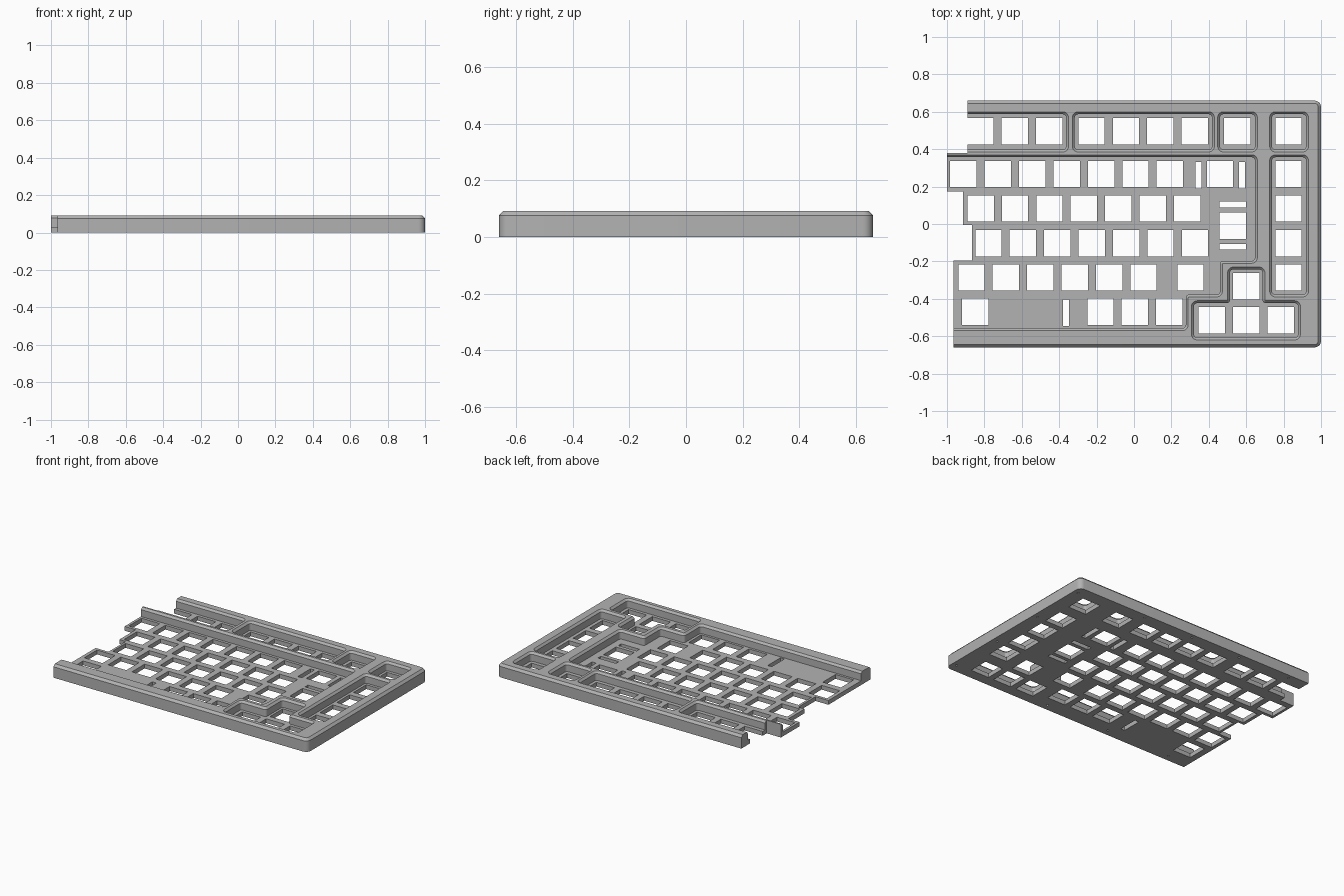
import bpy, bmesh, math
from mathutils import Vector

cube = bpy.data.objects.get("Cube")
if cube:
    bpy.data.objects.remove(cube, do_unlink=True)

PITCH, HOLE, SLOT = 0.184, 0.141, 0.031
PLATE, SHOULDER, TOP, BEVEL = 0.03, 0.076, 0.092, 0.015

grey = bpy.data.materials.new("case grey")
grey.use_nodes = True
colour = (0.45, 0.45, 0.45, 1)
grey.diffuse_color = colour
grey.node_tree.nodes["Principled BSDF"].inputs["Base Color"].default_value = colour


def outline(points, radius, grow):
    """Counter-clockwise right-angled outline, grown outwards, with rounded corners."""
    ring = []
    steps = 5 if radius else 0
    for i, p in enumerate(points):
        p = Vector(p)
        before = (p - Vector(points[i - 1])).normalized()
        after = (Vector(points[(i + 1) % len(points)]) - p).normalized()
        turn = before.cross(after)
        n1, n2 = Vector((before.y, -before.x)), Vector((after.y, -after.x))
        r = max(radius + grow * turn, 0.001) if radius else 0
        corner = p + (n1 + n2) * grow
        centre = corner + (after - before) * r
        for k in range(steps + 1):
            a = math.pi / 2 * k / steps if steps else 0
            arm = (n1 * math.cos(a) + n2 * math.sin(a)) * r * turn
            ring.append(centre + arm if steps else corner)
    return ring


def loft(bm, points, radius, levels):
    """Closed solid through (height, growth) levels."""
    rings = [[bm.verts.new((v.x, v.y, z)) for v in outline(points, radius, grow)]
             for z, grow in levels]
    n = len(rings[0])
    for low, high in zip(rings, rings[1:]):
        for i in range(n):
            j = (i + 1) % n
            bm.faces.new((low[i], low[j], high[j], high[i]))
    bm.faces.new(rings[0][::-1])
    bm.faces.new(rings[-1])


def rect(x0, x1, y0, y1):
    return [(x0, y0), (x1, y0), (x1, y1), (x0, y1)]


def block(x, y, w, h):
    return rect(x - w / 2, x + w / 2, y - h / 2, y + h / 2)


def solid(name, shapes, radius, levels):
    bm = bmesh.new()
    for points in shapes:
        loft(bm, points, radius, levels)
    bmesh.ops.recalc_face_normals(bm, faces=bm.faces)
    mesh = bpy.data.meshes.new(name)
    bm.to_mesh(mesh)
    bm.free()
    mesh.materials.append(grey)
    ob = bpy.data.objects.new(name, mesh)
    bpy.context.collection.objects.link(ob)
    return ob


# Outer body with a chamfered top edge
case = solid("keyboard_case", [rect(-1.3, 1, -0.66, 0.66)], 0.035,
             [(0, 0), (SHOULDER, 0), (TOP, -BEVEL)])

# Stepped left end that follows the staggered rows
steps = [(-0.965, -0.195), (-0.865, -0.005), (-0.914, 0.175), (-1, 0.38), (-0.89, 0.8)]
stair, y = [(-1.5, -0.8)], -0.8
for x, y_next in steps:
    stair += [(x, y), (x, y_next)]
    y = y_next
stair.append((-1.5, y))
left_cut = solid("left_end_cutter", [stair], 0, [(-0.1, 0), (0.2, 0)])

# Key wells, chamfered round the top
F0, F1 = 0.398, 0.587
wells = [rect(x0, x1, F0, F1) for x0, x1 in
         ((-1.4, -0.363), (-0.317, 0.417), (0.46, 0.647), (0.738, 0.92))]
wells.append(rect(0.738, 0.92, -0.377, 0.357))
wells.append([(-1.4, -0.557), (0.277, -0.557), (0.277, -0.377), (0.46, -0.377),
              (0.46, -0.197), (0.647, -0.197), (0.647, 0.357), (-1.4, 0.357)])
wells.append([(0.32, -0.607), (0.877, -0.607), (0.877, -0.423), (0.687, -0.423),
              (0.687, -0.243), (0.513, -0.243), (0.513, -0.423), (0.32, -0.423)])
well_cut = solid("well_cutter", wells, 0.018,
                 [(PLATE, 0), (SHOULDER + 0.002, 0), (TOP, BEVEL - 0.002), (0.12, BEVEL - 0.002)])

# Switch holes: runs of (first x, y, count)
NAV = 0.826
runs = [(-0.822, 0.495, 3), (-0.227, 0.495, 4), (0.553, 0.495, 1), (NAV, 0.495, 1),
        (-0.912, 0.267, 7), (0.46, 0.267, 1), (NAV, 0.267, 1),
        (-0.82, 0.083, 7), (NAV, 0.083, 1),
        (-0.778, -0.102, 7), (0.527, -0.01, 1), (NAV, -0.102, 1),
        (-0.869, -0.286, 6), (0.302, -0.286, 1), (NAV, -0.286, 1),
        (-0.848, -0.47, 1), (-0.179, -0.47, 3), (0.6, -0.333, 1), (0.416, -0.515, 3)]
holes = [block(x + PITCH * k, y, HOLE, HOLE) for x, y, count in runs for k in range(count)]

# Stabiliser slots beside the wide keys
holes += [block(x, y, SLOT, HOLE) for x, y in ((0.345, 0.26), (0.578, 0.26), (-0.364, -0.475))]
holes += [block(0.527, y, HOLE, SLOT) for y in (0.105, -0.122)]
hole_cut = solid("switch_hole_cutter", holes, 0, [(-0.02, 0), (PLATE + 0.02, 0)])

# Small blind screw holes under the rim
spots = [(0.965, y) for y in (-0.6, -0.2, 0.2, 0.6)]
spots += [(x, 0.63) for x in (-0.75, -0.34, 0.05, 0.44)]
spots += [(x, -0.615) for x in (-0.8, -0.3, 0.2)]
screw_cut = solid("screw_hole_cutter", [block(x, y, 0.014, 0.014) for x, y in spots],
                  0.0069, [(-0.02, 0), (0.04, 0)])

# Carve the body and discard the cutters
bpy.context.view_layer.objects.active = case
for cutter in (left_cut, well_cut, hole_cut, screw_cut):
    cutter.hide_render = True
    mod = case.modifiers.new(cutter.name, 'BOOLEAN')
    mod.operation, mod.solver, mod.object = 'DIFFERENCE', 'EXACT', cutter
    bpy.ops.object.modifier_apply(modifier=mod.name)
    bpy.data.objects.remove(cutter, do_unlink=True)

for ob in bpy.context.selected_objects:
    ob.select_set(False)
case.select_set(True)
bpy.ops.object.shade_smooth_by_angle(angle=math.radians(25))
